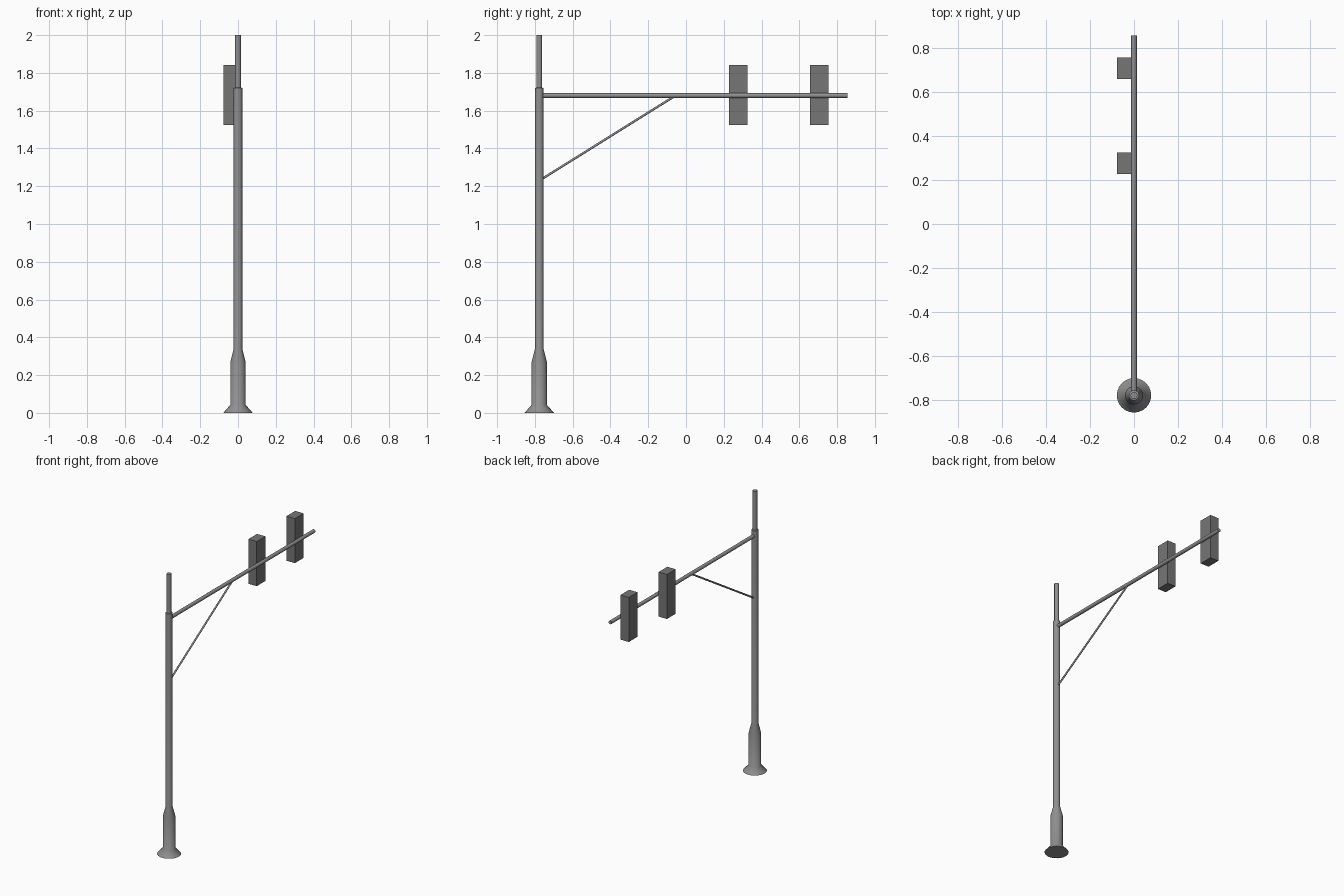
import bpy, bmesh, math
from mathutils import Vector

if "Cube" in bpy.data.objects:
    bpy.data.objects.remove(bpy.data.objects["Cube"])

POLE_Y = -0.777
ARM_Z = 1.68


def grey(name, v):
    mat = bpy.data.materials.new(name)
    mat.diffuse_color = (v, v, v, 1)
    mat.use_nodes = True
    mat.node_tree.nodes["Principled BSDF"].inputs["Base Color"].default_value = mat.diffuse_color
    return mat


STEEL = grey("steel", 0.28)
HOUSING = grey("dark_housing", 0.18)


def finish(name, bm, mat, smooth=True):
    bmesh.ops.recalc_face_normals(bm, faces=bm.faces)
    mesh = bpy.data.meshes.new(name)
    bm.to_mesh(mesh)
    bm.free()
    mesh.materials.append(mat)
    ob = bpy.data.objects.new(name, mesh)
    bpy.context.collection.objects.link(ob)
    if smooth:
        bpy.ops.object.select_all(action='DESELECT')
        ob.select_set(True)
        bpy.context.view_layer.objects.active = ob
        bpy.ops.object.shade_smooth_by_angle(angle=math.radians(50))
    return ob


def lathe(name, profile, sides=24):
    """Closed turned solid around z from (radius, height) points."""
    bm = bmesh.new()
    rings = [[bm.verts.new((r * math.cos(2 * math.pi * i / sides),
                            r * math.sin(2 * math.pi * i / sides), z))
              for i in range(sides)] for r, z in profile]
    for a, b in zip(rings, rings[1:]):
        for i in range(sides):
            j = (i + 1) % sides
            bm.faces.new((a[i], a[j], b[j], b[i]))
    bm.faces.new(rings[0])
    bm.faces.new(rings[-1])
    return finish(name, bm, STEEL)


def rod(name, start, end, radius, sides=16):
    start, end = Vector(start), Vector(end)
    d = end - start
    ob = lathe(name, [(radius, 0), (radius, d.length)], sides)
    ob.location = start
    ob.rotation_euler = d.to_track_quat('Z', 'Y').to_euler()
    return ob


def box(name, lo, hi):
    bm = bmesh.new()
    bmesh.ops.create_cube(bm, size=1)
    for v in bm.verts:
        v.co = [(l + h) / 2 + c * (h - l) for l, h, c in zip(lo, hi, v.co)]
    return finish(name, bm, HOUSING, False)


# Flared base, thick sleeve, main shaft and slim top mast
pole = lathe("pole", [(0.078, 0), (0.041, 0.042), (0.041, 0.267), (0.023, 0.338),
                      (0.023, 1.72), (0.0155, 1.722), (0.0155, 2.0)])
pole.location.y = POLE_Y

# Horizontal arm and diagonal brace
rod("arm", (0, POLE_Y, ARM_Z), (0, 0.855, ARM_Z), 0.0125)
rod("brace", (0, POLE_Y + 0.012, 1.237), (0, -0.065, ARM_Z - 0.006), 0.006, 12)

# Signal housings hung on the left side of the arm
for i, y in enumerate((0.276, 0.706)):
    box(f"signal_housing_{i + 1}", (-0.077, y - 0.049, 1.523), (-0.011, y + 0.049, 1.841))
